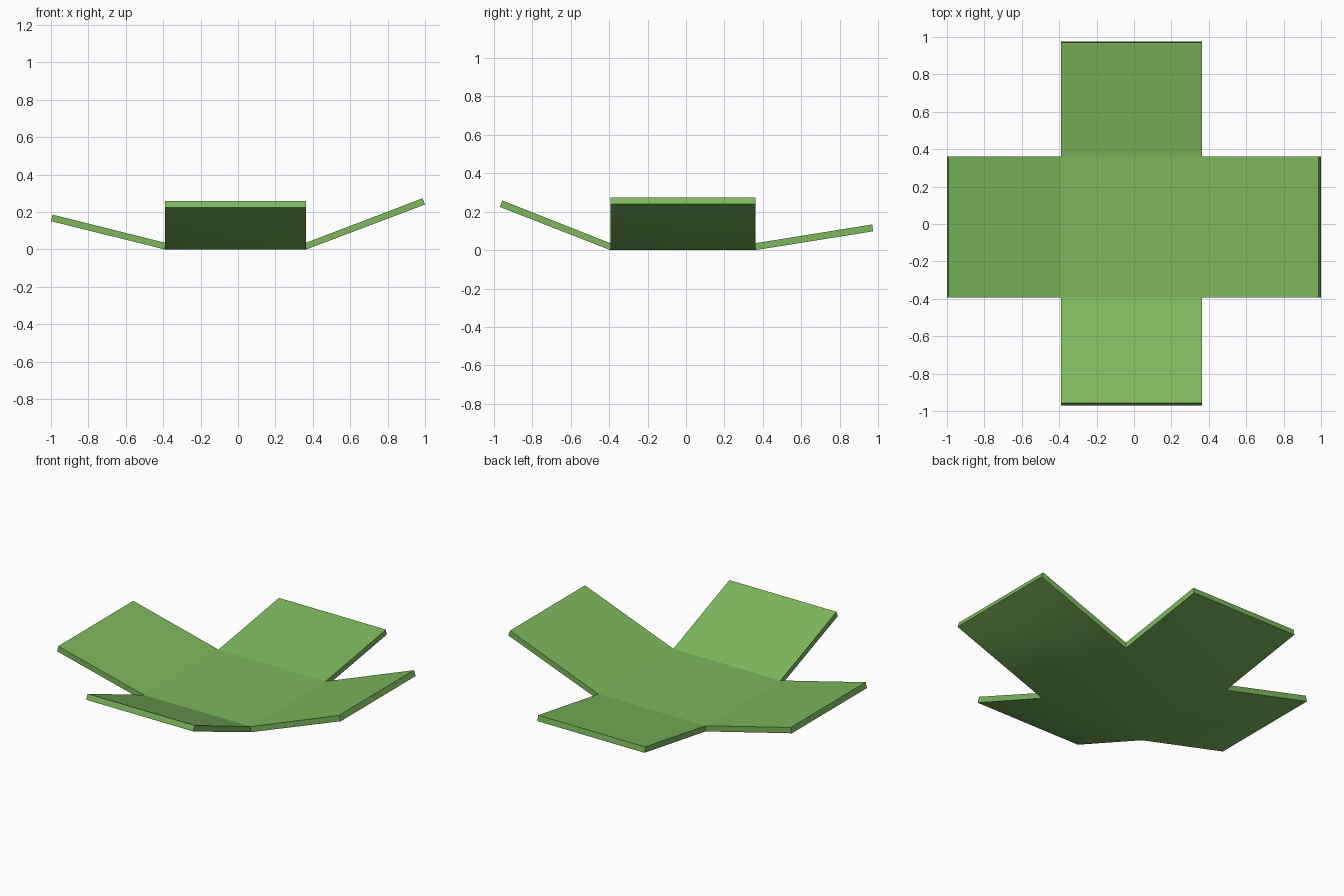
import bpy, bmesh
from mathutils import Vector

cube = bpy.data.objects.get("Cube")
if cube:
    bpy.data.objects.remove(cube, do_unlink=True)

THICK = 0.036

green = bpy.data.materials.new("leaf green")
green.use_nodes = True
colour = (0.205, 0.475, 0.108, 1)
green.diffuse_color = colour
bsdf = next(n for n in green.node_tree.nodes if n.type == 'BSDF_PRINCIPLED')
bsdf.inputs["Base Color"].default_value = colour

# Flat centre panel
bm = bmesh.new()
bmesh.ops.create_cube(bm, size=1)
bmesh.ops.scale(bm, vec=(0.755, 0.755, THICK), verts=bm.verts)
bmesh.ops.translate(bm, vec=(-0.013, -0.016, THICK / 2), verts=bm.verts)
bm.normal_update()


def fold_out(side, direction, reach, rise):
    """Extrude one side of the panel into a flap whose end sits square to its slope."""
    end = bmesh.ops.extrude_discrete_faces(bm, faces=[side])["faces"][0]
    run = reach - end.calc_center_median().dot(direction)
    slope = Vector((run, rise)).normalized()
    for v in end.verts:
        upper = THICK if v.co.z > THICK / 2 else 0
        v.co += direction * (run - upper * slope.y)
        v.co.z = rise + upper * slope.x


# Four flaps, each raised by its own amount; sides are chosen before any is extruded
flaps = [((-1, 0, 0), 1.0, 0.151), ((1, 0, 0), 1.0, 0.24),
         ((0, -1, 0), 0.97, 0.225), ((0, 1, 0), 0.975, 0.098)]
jobs = []
for axis, reach, rise in flaps:
    direction = Vector(axis)
    side = max(bm.faces, key=lambda f: f.normal.dot(direction))
    jobs.append((side, direction, reach, rise))
for job in jobs:
    fold_out(*job)

# Underside bends softly, top and rim stay crisp
bmesh.ops.recalc_face_normals(bm, faces=bm.faces)
bm.normal_update()
for f in bm.faces:
    f.smooth = f.normal.z < -0.8

mesh = bpy.data.meshes.new("folded_cross_panel")
bm.to_mesh(mesh)
bm.free()
mesh.materials.append(green)
panel = bpy.data.objects.new("folded_cross_panel", mesh)
bpy.context.collection.objects.link(panel)
